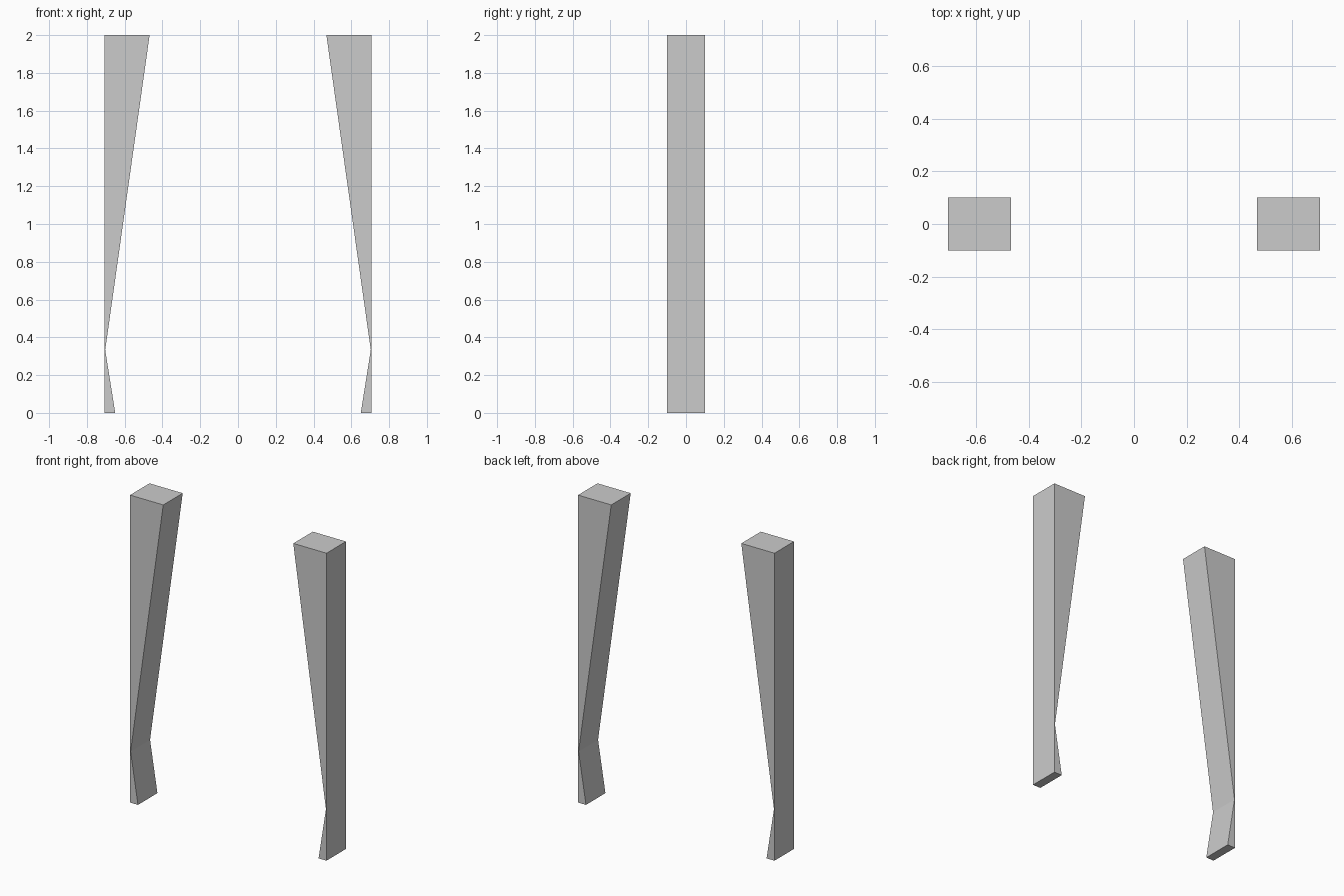
import bpy
import bmesh

if "Cube" in bpy.data.objects:
    bpy.data.objects.remove(bpy.data.objects["Cube"])

HALF_DEPTH = 0.1
# Leg outline (x, z): straight outer side, inner side pinched above the foot
PROFILE = [(0.707, 0.0), (0.707, 2.0), (0.468, 2.0), (0.703, 0.333), (0.65, 0.0)]


def make_leg(name, side):
    """Extrude the outline along y; side is 1 for right, -1 for left."""
    bm = bmesh.new()
    face = bm.faces.new([bm.verts.new((side * x, -HALF_DEPTH, z)) for x, z in PROFILE])
    result = bmesh.ops.extrude_face_region(bm, geom=[face], use_keep_orig=True)
    moved = [v for v in result["geom"] if isinstance(v, bmesh.types.BMVert)]
    bmesh.ops.translate(bm, verts=moved, vec=(0, 2 * HALF_DEPTH, 0))
    bmesh.ops.recalc_face_normals(bm, faces=bm.faces)
    mesh = bpy.data.meshes.new(name)
    bm.to_mesh(mesh)
    bm.free()
    bpy.context.collection.objects.link(bpy.data.objects.new(name, mesh))


# Mirrored pair of legs
for name, side in (("left_leg", -1), ("right_leg", 1)):
    make_leg(name, side)
